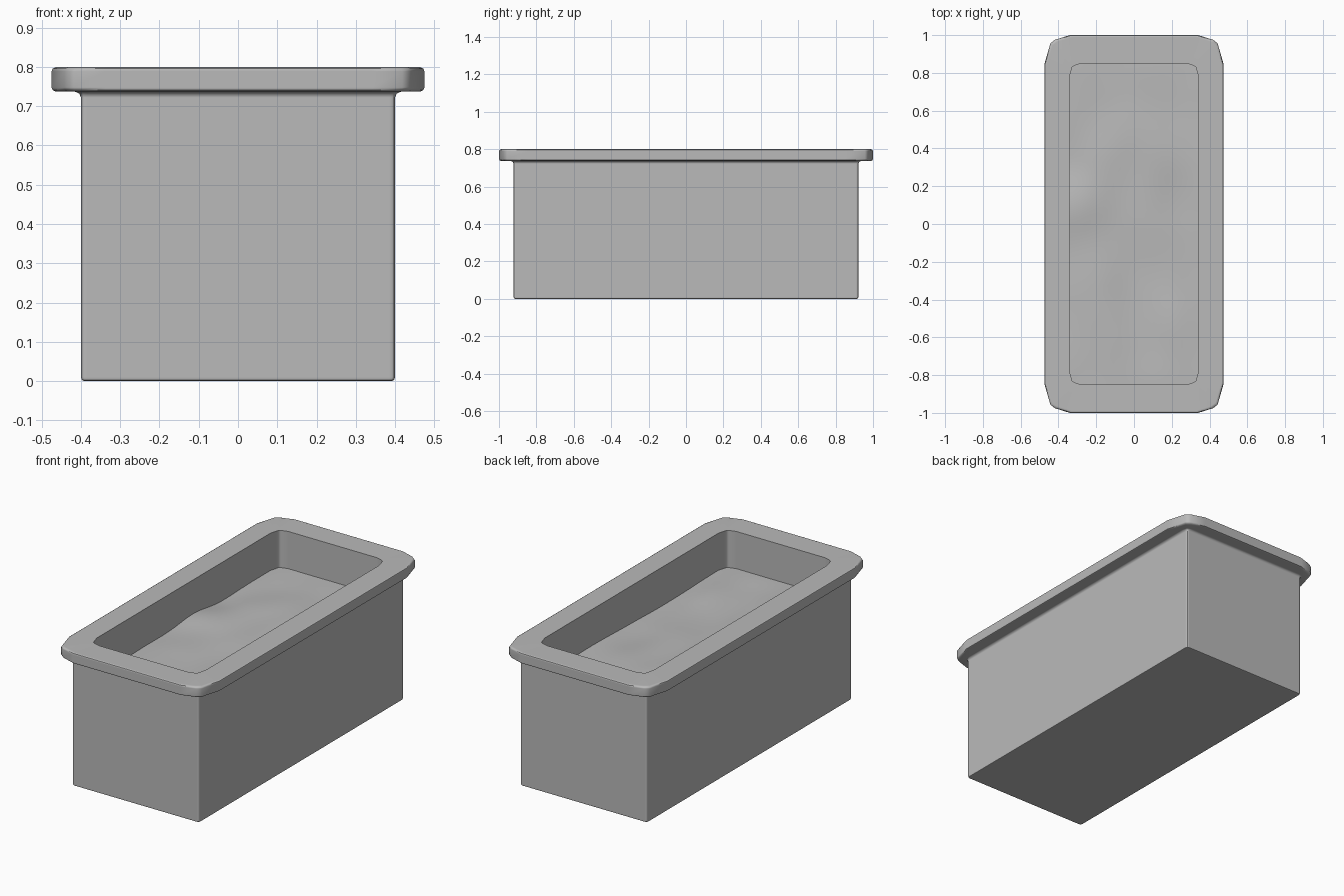
import bpy, bmesh, math
from mathutils import Vector, noise

cube = bpy.data.objects.get("Cube")
if cube:
    bpy.data.objects.remove(cube, do_unlink=True)

grey = bpy.data.materials.new("plain_grey")
grey.use_nodes = True
colour = (0.49, 0.49, 0.49, 1)
grey.diffuse_color = colour
grey.node_tree.nodes["Principled BSDF"].inputs["Base Color"].default_value = colour


def finish(bm, name, angle):
    """Turn a bmesh into a named, smooth-shaded object."""
    bmesh.ops.recalc_face_normals(bm, faces=bm.faces)
    mesh = bpy.data.meshes.new(name)
    bm.to_mesh(mesh)
    bm.free()
    mesh.materials.append(grey)
    ob = bpy.data.objects.new(name, mesh)
    bpy.context.collection.objects.link(ob)
    bpy.ops.object.select_all(action="DESELECT")
    bpy.context.view_layer.objects.active = ob
    ob.select_set(True)
    bpy.ops.object.shade_smooth_by_angle(angle=math.radians(angle))
    return ob


# Corner cut, as fractions of the corner size measured in from the sides
CORNER = [(0, 1), (0.24, 0.28), (0.42, 0.16), (1, 0)]


def ring(bm, hx, hy, cx, cy, z):
    """Rectangle with cut corners, half sizes hx and hy."""
    points = []
    for sx, sy in ((1, 1), (-1, 1), (-1, -1), (1, -1)):
        corner = [(sx * (hx - u * cx), sy * (hy - v * cy)) for u, v in CORNER]
        points += corner if sx * sy > 0 else corner[::-1]
    return [bm.verts.new((x, y, z)) for x, y in points]


def loft(name, sections, angle):
    """Skin a stack of rings and cap both ends."""
    bm = bmesh.new()
    rings = [ring(bm, *s) for s in sections]
    n = len(rings[0])
    for a, b in zip(rings, rings[1:]):
        for i in range(n):
            j = (i + 1) % n
            bm.faces.new((a[i], a[j], b[j], b[i]))
    bm.faces.new(rings[0])
    bm.faces.new(rings[-1])
    return finish(bm, name, angle)


# Trough: outer wall, flared neck, rounded rim, then inner wall
R = (0.135, 0.155)
box = loft("planter_box", [
    (0.392, 0.914, 0.012, 0.012, 0.0),
    (0.398, 0.920, 0.014, 0.014, 0.003),
    (0.400, 0.922, 0.015, 0.015, 0.010),
    (0.400, 0.922, 0.015, 0.015, 0.722),
    (0.404, 0.926, 0.020, 0.020, 0.732),
    (0.415, 0.936, 0.040, 0.045, 0.737),
    (0.464, 0.989, *R, 0.737),
    (0.472, 0.997, *R, 0.741),
    (0.475, 1.000, *R, 0.748),
    (0.475, 1.000, *R, 0.789),
    (0.472, 0.997, *R, 0.796),
    (0.464, 0.989, *R, 0.800),
    (0.342, 0.850, 0.062, 0.070, 0.800),
    (0.342, 0.850, 0.062, 0.070, 0.500),
], 40)

# Keep the broad walls and rim flat, with the shading turn only on the bevels
weighted = box.modifiers.new("flat_walls", "WEIGHTED_NORMAL")
weighted.keep_sharp = True
weighted.weight = 100

# Soil: gently uneven sheet whose edges run into the walls
bm = bmesh.new()
bmesh.ops.create_grid(bm, x_segments=20, y_segments=48, size=1)
for v in bm.verts:
    x, y = v.co.x * 0.36, v.co.y * 0.87
    swell = 0.014 * math.exp(-((x + 0.3) / 0.16) ** 2 - ((y - 0.1) / 0.15) ** 2)
    ripple = 0.014 * noise.noise(Vector((x * 5, y * 3, 0.4)))
    fade = 1 - abs(v.co.y) ** 4
    v.co = (x, y, 0.588 + (swell + ripple) * fade)
finish(bm, "soil", 60)
